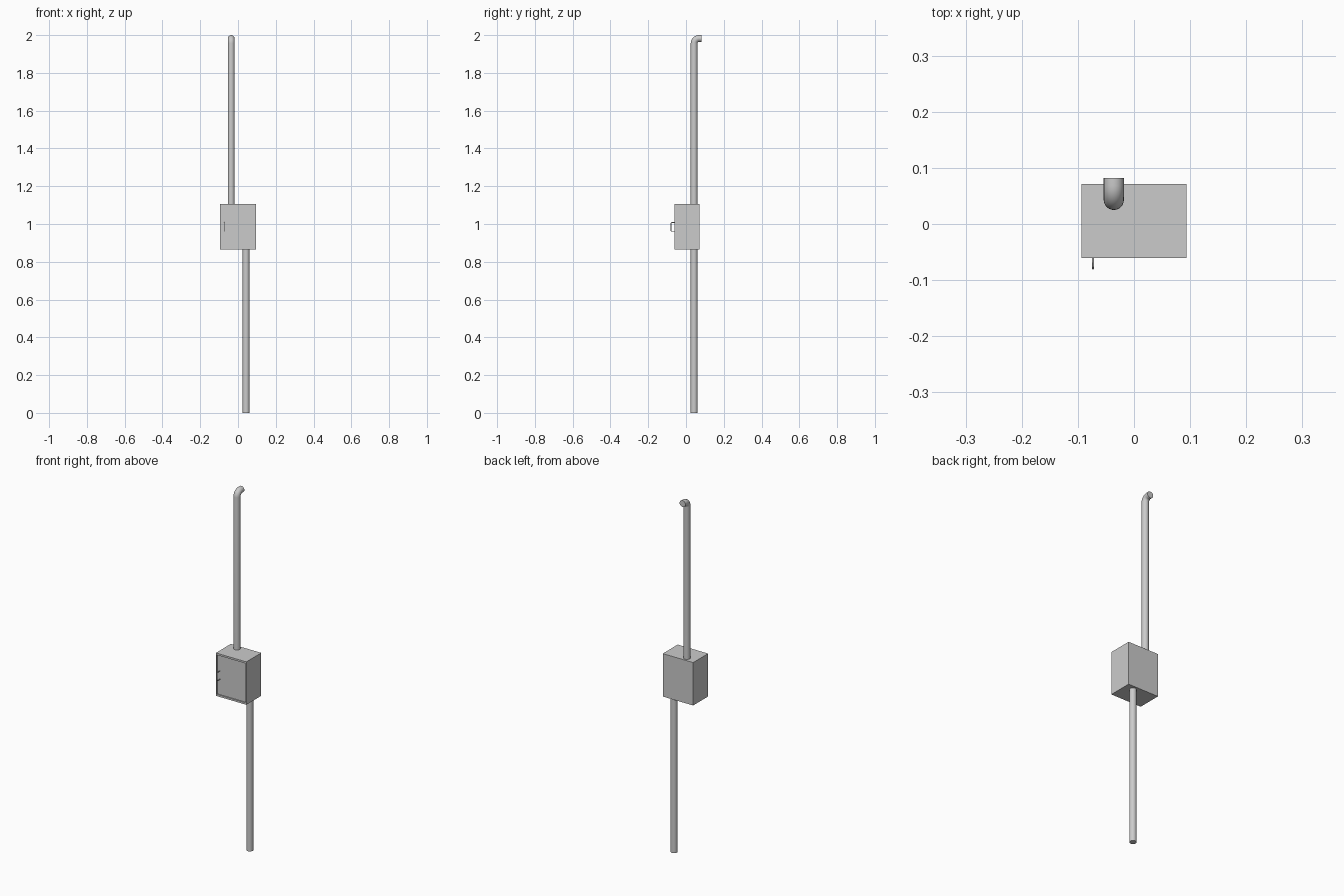
import bpy, bmesh, math
from mathutils import Vector

if "Cube" in bpy.data.objects:
    bpy.data.objects.remove(bpy.data.objects["Cube"])


def finish(name, bm, smooth=False):
    bmesh.ops.recalc_face_normals(bm, faces=bm.faces)
    mesh = bpy.data.meshes.new(name)
    bm.to_mesh(mesh)
    bm.free()
    ob = bpy.data.objects.new(name, mesh)
    bpy.context.collection.objects.link(ob)
    if smooth:
        bpy.ops.object.select_all(action='DESELECT')
        ob.select_set(True)
        bpy.context.view_layer.objects.active = ob
        bpy.ops.object.shade_smooth_by_angle(angle=math.radians(40))
    return ob


def tube(name, path, r, sides):
    """Sweep a round section along a path lying in a plane of constant x."""
    pts = [Vector(p) for p in path]
    side = Vector((1, 0, 0))
    bm = bmesh.new()
    rings = []
    for i, p in enumerate(pts):
        a = (p - pts[i - 1]).normalized() if i else None
        b = (pts[i + 1] - p).normalized() if i < len(pts) - 1 else None
        t = ((a or b) + (b or a)).normalized()
        miter = 1 / t.dot(a or b)
        up = t.cross(side) * miter
        rings.append([bm.verts.new(p + r * (math.cos(w) * side + math.sin(w) * up))
                      for w in (2 * math.pi * k / sides for k in range(sides))])
    for lo, hi in zip(rings, rings[1:]):
        for k in range(sides):
            n = (k + 1) % sides
            bm.faces.new((lo[k], lo[n], hi[n], hi[k]))
    bm.faces.new(rings[0])
    bm.faces.new(rings[-1])
    return finish(name, bm, True)


X, Y0, Y1, Z0, Z1 = 0.094, -0.061, 0.071, 0.865, 1.105
PIPE_R, PIPE_Y = 0.018, 0.043

# Cabinet with a shallow recessed door panel on the front
bm = bmesh.new()
bmesh.ops.create_cube(bm, size=1)
for v in bm.verts:
    v.co = ((v.co.x * 2 * X), (Y0 if v.co.y < 0 else Y1), (Z0 if v.co.z < 0 else Z1))
bm.normal_update()
front = min(bm.faces, key=lambda f: f.calc_center_median().y)
bmesh.ops.inset_region(bm, faces=[front], thickness=0.006)
for v in front.verts:
    v.co.z += 0.006 if v.co.z < 1 - 0.015 else -0.006
inner = bmesh.ops.extrude_discrete_faces(bm, faces=[front])['faces'][0]
for v in inner.verts:
    v.co.y += 0.006
finish("cabinet", bm)

# Door handle
hx, hy = -0.073, -0.079
tube("door_handle", [(hx, -0.054, 1.008), (hx, hy + 0.003, 1.008), (hx, hy, 1.004),
                     (hx, hy, 0.965), (hx, hy + 0.003, 0.961), (hx, -0.054, 0.961)], 0.002, 10)

# Lower conduit
tube("lower_pipe", [(0.043, PIPE_Y, 0), (0.043, PIPE_Y, Z0 + 0.003)], PIPE_R, 24)

# Upper conduit with an elbow turning to the wall
px, bend, top = -0.036, 0.026, 2 - PIPE_R
path = [(px, PIPE_Y, Z1 - 0.003)]
for i in range(9):
    w = math.pi / 2 * i / 8
    path.append((px, PIPE_Y + bend * (1 - math.cos(w)), top - bend + bend * math.sin(w)))
path.append((px, 0.082, top))
tube("upper_pipe", path, PIPE_R, 24)
